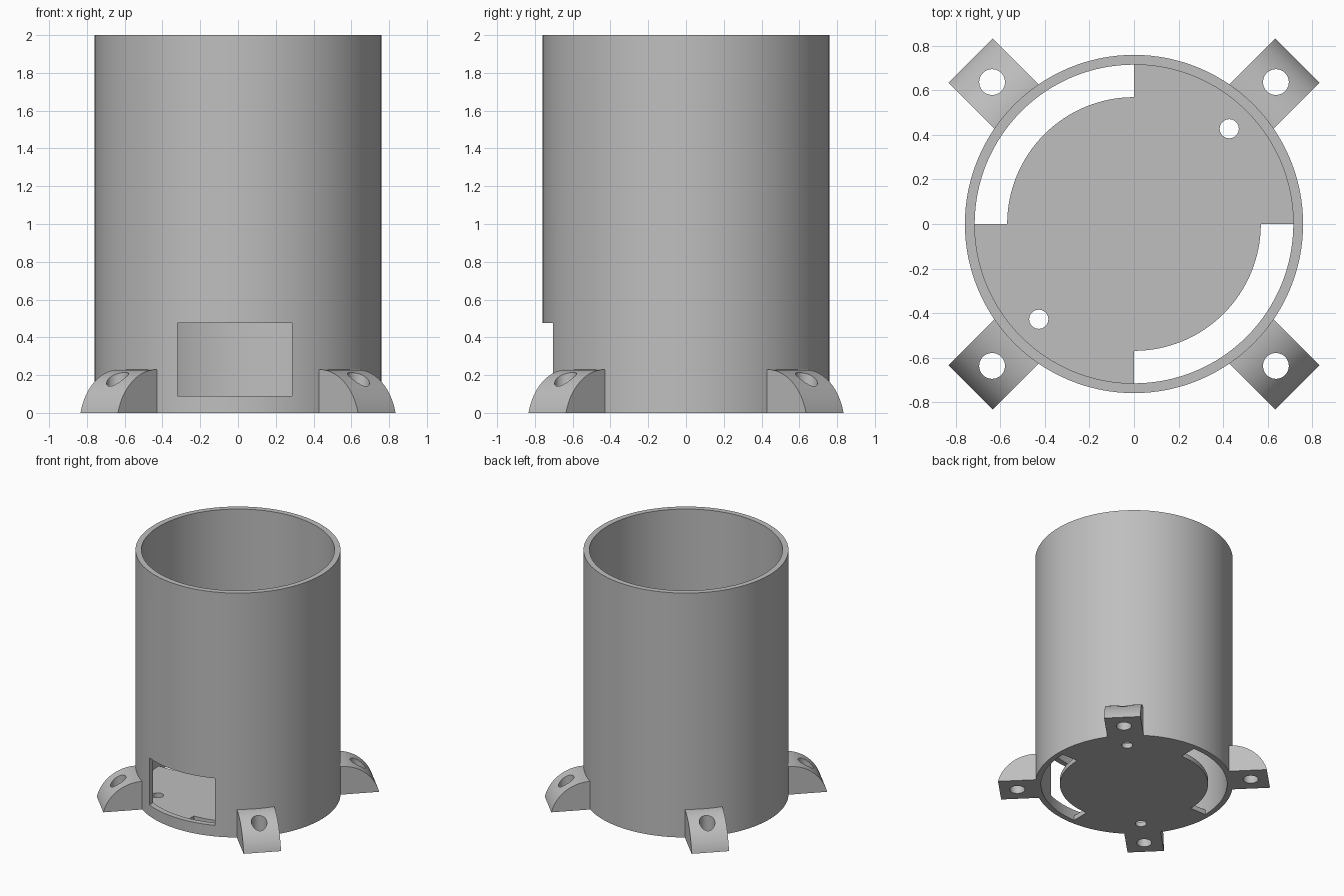
import bpy, bmesh
from math import cos, sin, pi, sqrt
from mathutils import Matrix

if "Cube" in bpy.data.objects:
    bpy.data.objects.remove(bpy.data.objects["Cube"])

OUTER, INNER, HEIGHT = 0.76, 0.716, 2.0
FLOOR_R, SLOT_R, FLOOR_H = 0.717, 0.57, 0.04
SEGS = 128

grey = bpy.data.materials.new("plain grey")
grey.use_nodes = True
COLOUR = (0.52, 0.52, 0.52, 1)
grey.diffuse_color = COLOUR
grey.node_tree.nodes["Principled BSDF"].inputs["Base Color"].default_value = COLOUR


def make_object(name, bm):
    bmesh.ops.recalc_face_normals(bm, faces=bm.faces[:])
    mesh = bpy.data.meshes.new(name)
    bm.to_mesh(mesh)
    bm.free()
    mesh.materials.append(grey)
    obj = bpy.data.objects.new(name, mesh)
    bpy.context.collection.objects.link(obj)
    return obj


def extrude_outline(name, points, offset):
    """Close a loop of points into a face and extrude it by an offset."""
    bm = bmesh.new()
    face = bm.faces.new([bm.verts.new(p) for p in points])
    result = bmesh.ops.extrude_face_region(bm, geom=[face], use_keep_orig=True)
    verts = [g for g in result["geom"] if isinstance(g, bmesh.types.BMVert)]
    bmesh.ops.translate(bm, verts=verts, vec=offset)
    return make_object(name, bm)


def box_cutter(lo, hi):
    points = [(lo[0], lo[1], lo[2]), (hi[0], lo[1], lo[2]),
              (hi[0], hi[1], lo[2]), (lo[0], hi[1], lo[2])]
    return extrude_outline("cutter", points, (0, 0, hi[2] - lo[2]))


def hole_cutter(x, y, radius):
    points = [(x + radius * cos(2 * pi * i / 40), y + radius * sin(2 * pi * i / 40), -0.2)
              for i in range(40)]
    return extrude_outline("cutter", points, (0, 0, 0.8))


def cut(obj, cutter):
    """Subtract the cutter, keep the result and drop the cutter."""
    cutter.hide_render = True
    mod = obj.modifiers.new("cut", "BOOLEAN")
    mod.operation, mod.solver, mod.object = "DIFFERENCE", "EXACT", cutter
    deps = bpy.context.evaluated_depsgraph_get()
    mesh = bpy.data.meshes.new_from_object(obj.evaluated_get(deps))
    obj.modifiers.clear()
    obj.data = mesh
    bpy.data.objects.remove(cutter)


def smooth(obj):
    bpy.ops.object.select_all(action="DESELECT")
    obj.select_set(True)
    bpy.context.view_layer.objects.active = obj
    bpy.ops.object.shade_smooth_by_angle(angle=pi / 6)


# Tube: a wall profile turned around z, with a window in the front
bm = bmesh.new()
profile = [(INNER, 0), (OUTER, 0), (OUTER, HEIGHT), (INNER, HEIGHT)]
rings = [[bm.verts.new((r * cos(2 * pi * i / SEGS), r * sin(2 * pi * i / SEGS), z))
          for r, z in profile] for i in range(SEGS)]
for i in range(SEGS):
    a, b = rings[i], rings[(i + 1) % SEGS]
    for j in range(4):
        k = (j + 1) % 4
        bm.faces.new((a[j], b[j], b[k], a[k]))
tube = make_object("tube_wall", bm)
cut(tube, box_cutter((-0.32, -0.9, 0.09), (0.285, -0.4, 0.475)))
smooth(tube)

# Floor: a disc narrowed in two opposite quadrants, leaving curved slots
outline = []
for quadrant in range(4):
    radius = SLOT_R if quadrant % 2 else FLOOR_R
    for i in range(SEGS // 4 + 1):
        angle = pi / 2 * quadrant + 2 * pi * i / SEGS
        outline.append((radius * cos(angle), radius * sin(angle), 0))
floor = extrude_outline("floor", outline, (0, 0, FLOOR_H))
for side in (-1, 1):
    cut(floor, hole_cutter(0.428 * side, 0.428 * side, 0.043))
smooth(floor)

# Feet: rounded lugs on the diagonals, each with a vertical screw hole
HALF, START, APEX, TOP, ROUND = 0.1405, 0.735, 0.747, 0.23, 0.30
side_points = [(START, -HALF, 0), (START, -HALF, TOP)]
reach = sqrt(ROUND ** 2 - (ROUND - TOP) ** 2)
for i in range(25):
    z = TOP - ROUND + ROUND * cos(i / 24 * 1.3353)
    r = APEX + ROUND * sin(i / 24 * 1.3353)
    side_points.append((min(r, APEX + reach), -HALF, max(z, 0)))
names = ("back_left_foot", "back_right_foot", "front_right_foot", "front_left_foot")
for n, name in enumerate(names):
    foot = extrude_outline(name, side_points, (0, 2 * HALF, 0))
    cut(foot, hole_cutter(0.902, 0, 0.058))
    foot.data.transform(Matrix.Rotation(pi / 4 + n * pi / 2, 4, "Z"))
    smooth(foot)
